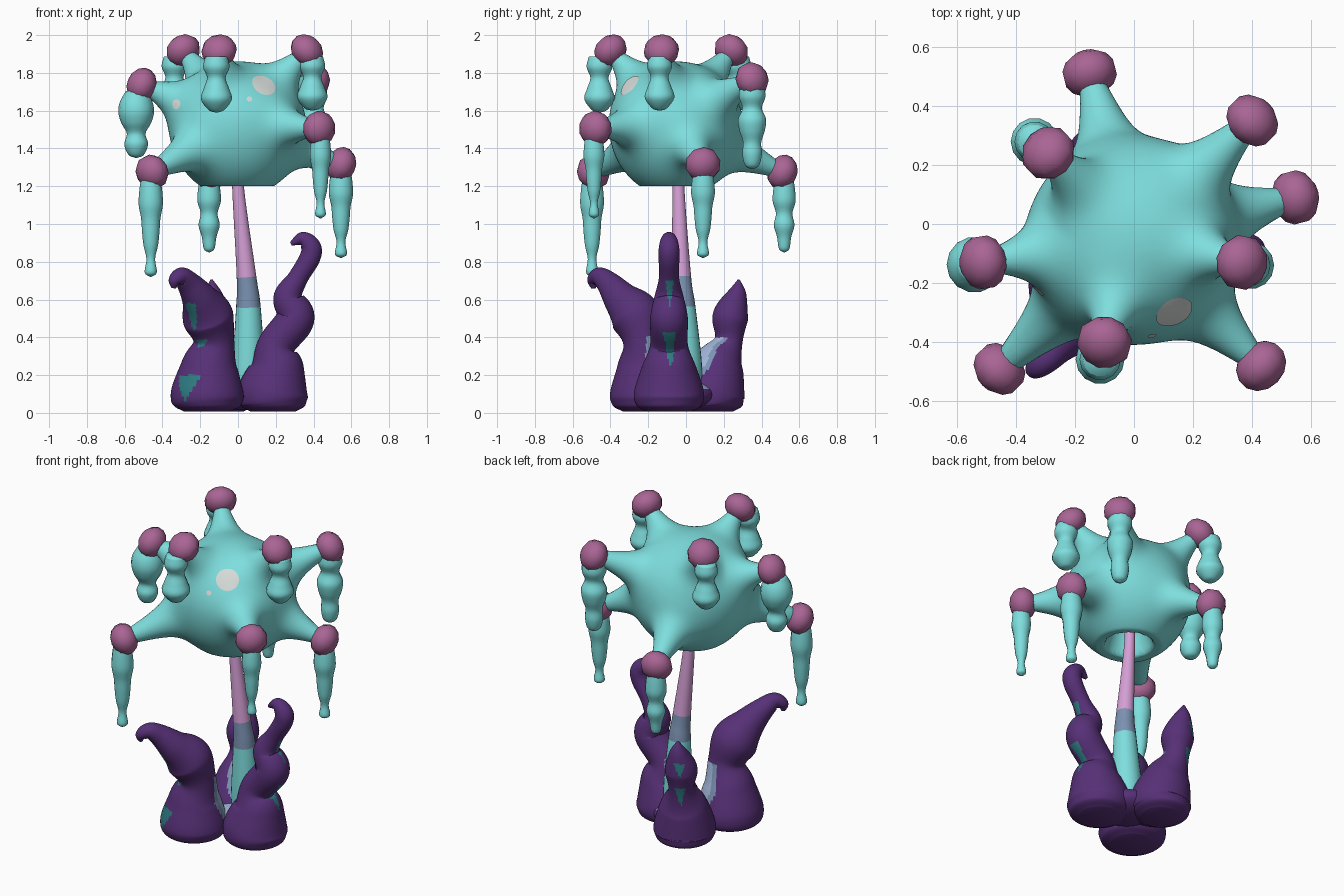
import bpy, bmesh, math
from mathutils import Vector

if "Cube" in bpy.data.objects:
    bpy.data.objects.remove(bpy.data.objects["Cube"])


def mat(name, r, g, b):
    m = bpy.data.materials.new(name)
    m.diffuse_color = (r, g, b, 1)
    m.use_nodes = True
    m.node_tree.nodes["Principled BSDF"].inputs["Base Color"].default_value = m.diffuse_color
    return m


CYAN = mat("cyan", .21, .73, .73)
MAGENTA = mat("magenta", .40, .13, .30)
PURPLE = mat("dark purple", .095, .03, .185)
TEAL = mat("teal", .026, .20, .22)
PALE = mat("pale blue", .35, .46, .68)
SLATE = mat("slate blue", .20, .29, .45)
PINK = mat("pink", .67, .35, .67)
SPOT = mat("light grey", .68, .72, .70)


def finish(name, bm, mats, rule=None):
    bmesh.ops.recalc_face_normals(bm, faces=bm.faces)
    bm.normal_update()
    for f in bm.faces:
        f.smooth = True
        if rule:
            f.material_index = rule(f)
    me = bpy.data.meshes.new(name)
    bm.to_mesh(me)
    bm.free()
    for m in mats:
        me.materials.append(m)
    ob = bpy.data.objects.new(name, me)
    bpy.context.collection.objects.link(ob)
    return ob


def smooth_path(pts, n):
    """Catmull-Rom through tuples of any size."""
    pts = [Vector(p) for p in pts]
    p = [pts[0] * 2 - pts[1]] + pts + [pts[-1] * 2 - pts[-2]]
    out = []
    for i in range(1, len(p) - 2):
        a, b, c, d = p[i - 1:i + 3]
        for k in range(n):
            t = k / n
            out.append(.5 * (2 * b + (c - a) * t + (2 * a - 5 * b + 4 * c - d) * t * t
                             + (3 * b - a - 3 * c + d) * t ** 3))
    return out + [pts[-1]]


def tube(name, path, mats, n=6, seg=16, rule=None):
    """Round tube along (x, y, z, radius) points."""
    p = smooth_path(path, n)
    c = [Vector(q[:3]) for q in p]
    bm = bmesh.new()
    rings, u = [], Vector((1, 0, 0))
    for i, q in enumerate(p):
        t = (c[min(i + 1, len(c) - 1)] - c[max(i - 1, 0)]).normalized()
        u = (u - t * u.dot(t)).normalized()
        v = t.cross(u)
        r = max(q[3], .004)
        rings.append([bm.verts.new(c[i] + (u * math.cos(a) + v * math.sin(a)) * r)
                      for a in (2 * math.pi * k / seg for k in range(seg))])
    for a, b in zip(rings, rings[1:]):
        for k in range(seg):
            j = (k + 1) % seg
            bm.faces.new((a[k], a[j], b[j], b[k]))
    bm.faces.new(rings[0][::-1])
    bm.faces.new(rings[-1])
    return finish(name, bm, mats, rule)


# Drip bead radii from top to tip
LONG = (.8, .95, 1, .8, .72, .6, .36, .5, .05)
BLUNT = (.8, .95, 1, .72, .9, .62, .45, .05)
SLIM = (.85, .95, .7, 1, .9, .65, .7, .5, .05)
MID = (.6, .95, 1.05, .88, .55, .7, .45, .05)
SHORT = (.7, .85, .6, .82, 1, .5, .05)
# Knob x, y, z, then drip tip height, radius, outward offset and beads
KNOBS = [(-.15, .51, 1.275, .85, .062, .01, BLUNT), (.4, .35, 1.765, 1.29, .076, 0, SLIM),
         (.545, .09, 1.315, .82, .064, 0, LONG), (.365, -.13, 1.918, 1.6, .08, .03, SHORT),
         (.43, -.48, 1.505, 1.03, .056, .01, LONG), (-.1, -.4, 1.918, 1.59, .082, .06, SHORT),
         (-.455, -.49, 1.275, .72, .064, .01, LONG), (-.51, -.13, 1.735, 1.35, .09, .03, MID),
         (-.29, .24, 1.918, 1.6, .08, .06, SHORT)]
CENTRE = Vector((-.005, -.055, 1.53))
SPIKES = [Vector(k[:3]) - CENTRE for k in KNOBS]


def body_radius(d):
    """Ellipsoid radius plus a concave spike toward each knob."""
    rz = .33 if d.z > 0 else .39
    base = 1 / math.sqrt((d.x / .36) ** 2 + (d.y / .353) ** 2 + (d.z / rz) ** 2)
    s = 0
    for k in SPIKES:
        f = math.exp(-max(d.angle(k) - .055, 0) / .118)
        s += (max(k.length - base, 0) * f) ** 3
    return base + s ** (1 / 3)


# Spiky body with a flat underside and a hollow round the stem
bm = bmesh.new()
bmesh.ops.create_icosphere(bm, subdivisions=6, radius=1)
for v in bm.verts:
    d = v.co.normalized()
    p = CENTRE + d * body_radius(d)
    if d.z < 0:
        p.z = max(p.z, 1.2)
        h = math.hypot(p.x, p.y + .045)
        if h < .14 and d.z < -.5:
            p.z += .15 * min(1, (.14 - h) / .05)
    v.co = p
finish("body", bm, [CYAN])


# Light spots laid on the body surface
def body_spot(name, x, y, z, r):
    d0 = (Vector((x, y, z)) - CENTRE).normalized()
    u = d0.cross(Vector((0, 0, 1))).normalized()
    w = d0.cross(u)
    R = body_radius(d0)
    bm = bmesh.new()
    bmesh.ops.create_grid(bm, x_segments=12, y_segments=12, size=1)
    for v in bm.verts:
        a, b = v.co.x, v.co.y      # square grid mapped to a disc
        a, b = a * math.sqrt(1 - b * b / 2), b * math.sqrt(1 - a * a / 2)
        d = (d0 * R + (u * a + w * b) * r).normalized()
        v.co = CENTRE + d * (body_radius(d) + .004)
    ob = finish(name, bm, [SPOT])
    if ob.data.polygons[0].normal.dot(d0) < 0:
        ob.data.flip_normals()


body_spot("large_spot", .125, -.28, 1.72, .066)
body_spot("small_spot", .055, -.35, 1.65, .015)
body_spot("side_spot", -.315, -.22, 1.63, .026)

# Knobs flattened along their spikes, each with a beaded drip hanging from it
for i, (x, y, z, low, r, out, beads) in enumerate(KNOBS):
    bm = bmesh.new()
    bmesh.ops.create_uvsphere(bm, u_segments=10, v_segments=7, radius=1)
    q = SPIKES[i].to_track_quat('Z', 'Y')
    for v in bm.verts:
        v.co = Vector((x, y, z)) + q @ Vector((v.co.x * .095, v.co.y * .095, v.co.z * .078))
    finish(f"knob_{i + 1}", bm, [MAGENTA])
    o = Vector((x, y, 0)).normalized() * out
    top, last = z - .03, len(beads) - 1
    ts = [.955 * k / (last - 1) for k in range(last)] + [1]
    tube(f"drip_{i + 1}", [(x + o.x, y + o.y, top + (low - top) * t, r * s)
                           for t, s in zip(ts, beads)], [CYAN], n=5, seg=14)


# Stem, banded by height
def stem_rule(f):
    z = f.calc_center_median().z
    return 0 if z > .72 else 1 if z > .56 else 2


tube("stem", [(.05, 0, .1, .07), (.055, 0, .24, .085), (.055, -.015, .56, .065),
              (.045, -.025, .72, .052), (0, -.04, 1.2, .031), (0, -.04, 1.42, .031)],
     [PINK, SLATE, CYAN], n=12, seg=24, rule=stem_rule)

# Low mound joining the feet
bm = bmesh.new()
bmesh.ops.create_uvsphere(bm, u_segments=32, v_segments=16, radius=1)
for v in bm.verts:
    v.co = Vector((.035 + v.co.x * .17, -.02 + v.co.y * .17, .095 + v.co.z * .08))
finish("foot_mound", bm, [PURPLE, PALE], lambda f: int(f.calc_center_median().z > .13))


# Tentacles: bulbous foot, pale inside, teal streaks outside
def tentacle(name, x, y, r, arm, outward, bands):
    out = Vector(outward).normalized()

    def rule(f):
        c, n = f.calc_center_median(), f.normal
        to_stem = Vector((.05 - c.x, -.01 - c.y, 0)).normalized()
        side = Vector((n.x, n.y, 0)).normalized()
        if .1 < c.z < .4:
            k = side.dot(to_stem) - abs(c.z - .24) * 1.8
            if k > .5:
                return 2
            if k > .2:
                return 3
        for lo, hi in bands:
            t = (c.z - lo) / (hi - lo)
            if 0 < t < 1 and side.dot(out) > 1 - .1 * t * t:
                return 1
        return 0

    foot = [(x, y, .008, r * .65), (x, y, .04, r * .93), (x, y, .11, r)]
    tube(name, foot + arm, [PURPLE, TEAL, PALE, SLATE], n=12, seg=72, rule=rule)


tentacle("left_tentacle", -.162, -.21, .192,
         [(-.15, -.215, .25, .15), (-.128, -.225, .38, .108), (-.16, -.265, .51, .135),
          (-.205, -.345, .605, .095), (-.26, -.41, .685, .065), (-.3, -.46, .722, .048),
          (-.335, -.49, .7, .034), (-.34, -.49, .66, .012)],
         (-.6, -.8, 0), [(.06, .2), (.34, .39), (.42, .58)])
tentacle("right_tentacle", .185, -.09, .185,
         [(.205, -.09, .24, .145), (.205, -.09, .36, .1), (.305, -.09, .5, .1), (.265, -.09, .61, .078),
          (.315, -.09, .71, .054), (.38, -.09, .82, .055), (.385, -.09, .88, .053),
          (.34, -.09, .92, .038), (.28, -.09, .895, .01)],
         (1, .05, 0), [(.24, .42), (.57, .7)])
tentacle("back_tentacle", -.085, .135, .178,
         [(-.105, .175, .26, .135), (-.125, .225, .38, .075), (-.13, .235, .51, .094),
          (-.135, .27, .63, .052), (-.14, .28, .705, .006)],
         (-.5, .85, 0), [(.3, .42), (.5, .58)])
